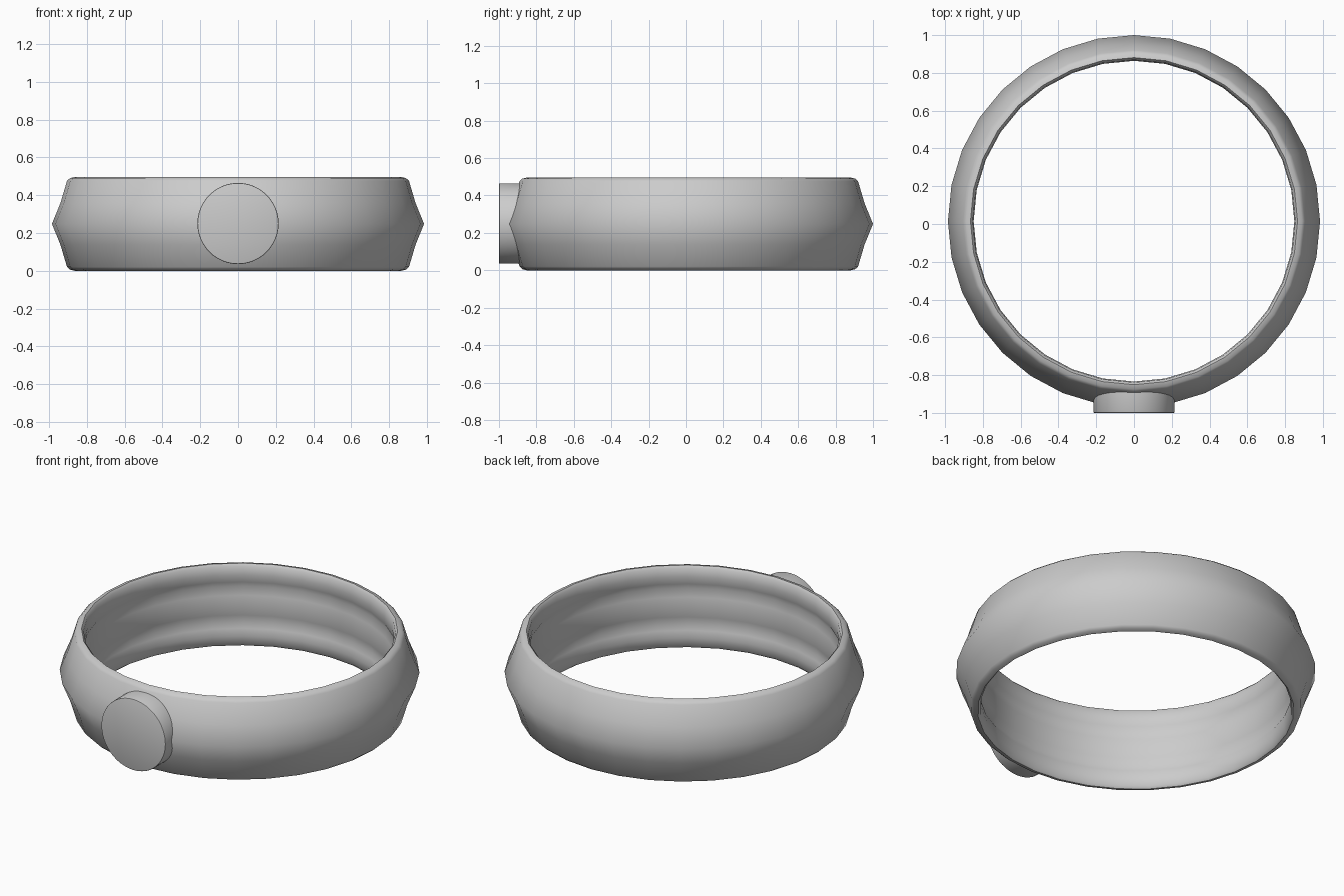
import bpy, bmesh, math
from mathutils import Matrix, Vector

if "Cube" in bpy.data.objects:
    bpy.data.objects.remove(bpy.data.objects["Cube"])

# One flat grey for the whole ring
grey = bpy.data.materials.new("plain_grey")
grey.diffuse_color = (0.6, 0.6, 0.6, 1)
grey.use_nodes = True
grey.node_tree.nodes["Principled BSDF"].inputs["Base Color"].default_value = grey.diffuse_color


def finish(name, bm, angle):
    bmesh.ops.recalc_face_normals(bm, faces=bm.faces)
    mesh = bpy.data.meshes.new(name)
    bm.to_mesh(mesh)
    bm.free()
    mesh.materials.append(grey)
    obj = bpy.data.objects.new(name, mesh)
    bpy.context.collection.objects.link(obj)
    bpy.ops.object.select_all(action='DESELECT')
    bpy.context.view_layer.objects.active = obj
    obj.select_set(True)
    bpy.ops.object.shade_smooth_by_angle(angle=math.radians(angle))
    return obj


# Band: upper half of the cross-section (radius, height from middle), mirrored
MID, SIDES, CENTRE_Y = 0.248, 32, 0.015
outer = [(0.985, 0.0), (0.94, 0.11), (0.905, 0.228), (0.89, 0.242), (0.866, 0.248)]
inner = [(0.854, 0.235), (0.849, 0.185), (0.853, 0.14), (0.866, 0.11),
         (0.854, 0.06), (0.851, 0.0)]
half = outer + inner
profile = half + [(r, -h) for r, h in reversed(half[1:-1])]

bm = bmesh.new()
rings = []
for i in range(SIDES):
    a = 2 * math.pi * i / SIDES
    rings.append([bm.verts.new((r * math.cos(a), CENTRE_Y + r * math.sin(a), MID + h))
                  for r, h in profile])
n = len(profile)
for i in range(SIDES):
    a, b = rings[i], rings[(i + 1) % SIDES]
    for j in range(n):
        k = (j + 1) % n
        bm.faces.new((a[j], b[j], b[k], a[k]))
finish("band", bm, 60)

# Round face plate on the front, with a fine bevelled rim
bm = bmesh.new()
BACK, FRONT = -0.875, -1.0
bmesh.ops.create_cone(bm, cap_ends=True, segments=48, radius1=0.215, radius2=0.215,
                      depth=BACK - FRONT,
                      matrix=Matrix.Translation((0, (BACK + FRONT) / 2, MID + 0.002))
                      @ Matrix.Rotation(math.radians(90), 4, 'X'))
rim = [e for e in bm.edges if all(v.co.y < FRONT + 0.001 for v in e.verts)]
bmesh.ops.bevel(bm, geom=rim, offset=0.006, segments=2, profile=0.5, affect='EDGES')
finish("round_front_plate", bm, 30)
